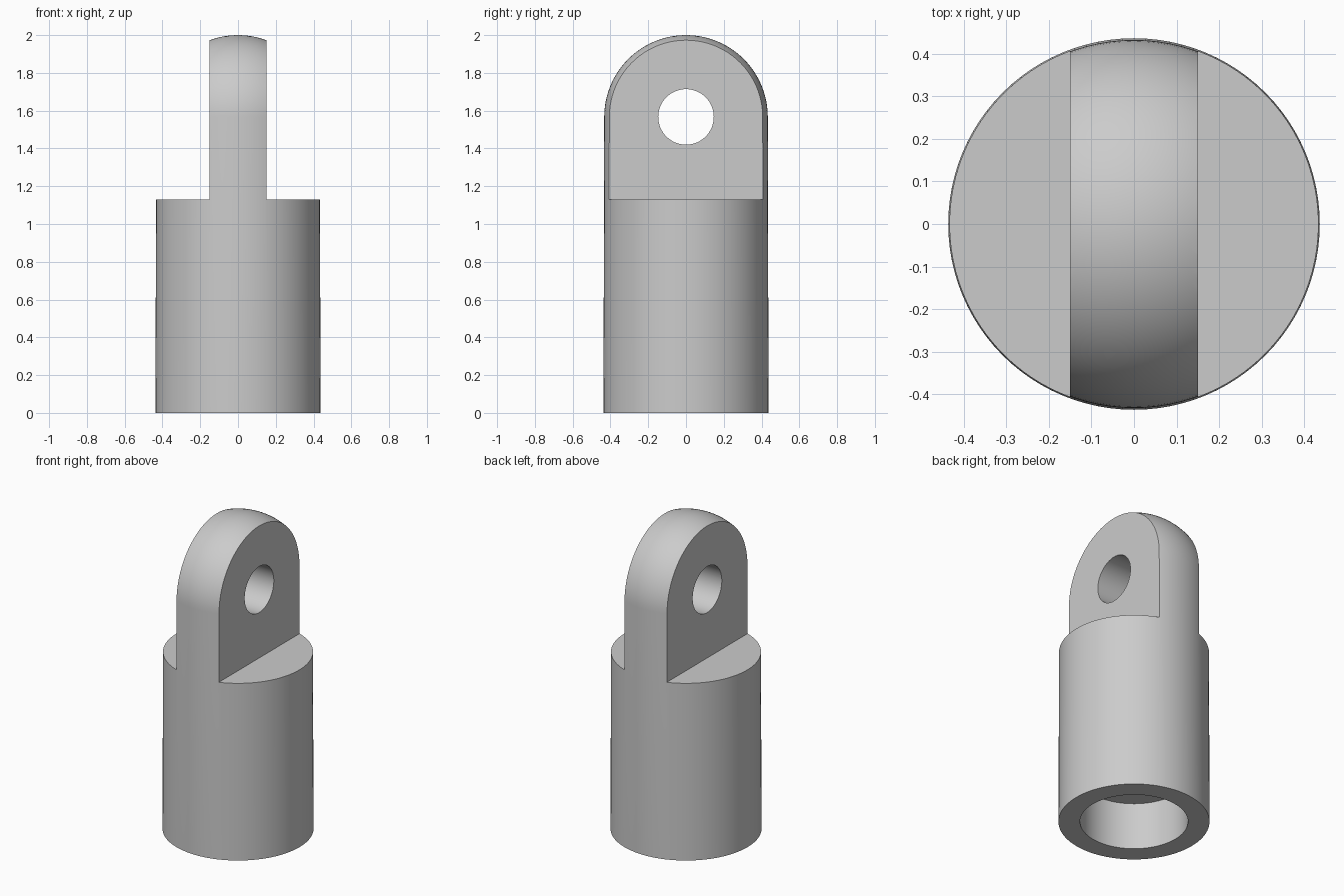
import bpy, bmesh, math
from mathutils import Vector

if "Cube" in bpy.data.objects:
    bpy.data.objects.remove(bpy.data.objects["Cube"], do_unlink=True)

BASE_R, TOP_R = 0.437, 0.433      # slightly tapered barrel
EYE_Z = 2 - TOP_R                 # centre of the dome and of the pin hole
SHOULDER_Z, TAB_HALF = 1.13, 0.15
BORE_R, BORE_DEPTH, HOLE_R = 0.3125, 0.3, 0.147

grey = bpy.data.materials.new("plain_grey")
grey.use_nodes = True
colour = (0.6, 0.6, 0.6, 1)
grey.diffuse_color = colour
grey.node_tree.nodes["Principled BSDF"].inputs["Base Color"].default_value = colour


def lathe(name, profile, steps=96):
    """Spin a radius/height profile around z into a closed solid."""
    bm = bmesh.new()
    verts = [bm.verts.new((r, 0, z)) for r, z in profile]
    edges = [bm.edges.new(pair) for pair in zip(verts, verts[1:])]
    bmesh.ops.spin(bm, geom=verts + edges, cent=(0, 0, 0), axis=(0, 0, 1),
                   angle=math.tau, steps=steps)
    bmesh.ops.remove_doubles(bm, verts=bm.verts, dist=1e-5)
    bmesh.ops.recalc_face_normals(bm, faces=bm.faces)
    mesh = bpy.data.meshes.new(name)
    bm.to_mesh(mesh)
    bm.free()
    obj = bpy.data.objects.new(name, mesh)
    bpy.context.collection.objects.link(obj)
    return obj


def cut(target, cutter):
    """Subtract the cutter from the target, then drop the cutter."""
    cutter.hide_render = True
    mod = target.modifiers.new("cut", 'BOOLEAN')
    mod.operation, mod.solver, mod.object = 'DIFFERENCE', 'EXACT', cutter
    bpy.ops.object.select_all(action='DESELECT')
    bpy.context.view_layer.objects.active = target
    target.select_set(True)
    bpy.ops.object.modifier_apply(modifier=mod.name)
    bpy.data.objects.remove(cutter, do_unlink=True)


# Domed barrel with a blind socket in its underside
profile = [(0, BORE_DEPTH), (BORE_R, BORE_DEPTH), (BORE_R, 0), (BASE_R, 0)]
n = 24
for i in range(n):
    a = math.pi / 2 * i / n
    profile.append((TOP_R * math.cos(a), EYE_Z + TOP_R * math.sin(a)))
profile.append((0, 2))
rod_end = lathe("rod_end", profile)

# Shoulders cut away on both sides, leaving the flat tab
for side in (1, -1):
    bpy.ops.mesh.primitive_cube_add(
        size=1, location=(side * (TAB_HALF + 0.5), 0, SHOULDER_Z + 0.5))
    shoulder = bpy.context.object
    shoulder.name = "shoulder_cutter"
    cut(rod_end, shoulder)

# Pin hole through the tab
bpy.ops.mesh.primitive_cylinder_add(vertices=64, radius=HOLE_R, depth=1,
                                    location=(0, 0, EYE_Z),
                                    rotation=(0, math.pi / 2, 0))
pin = bpy.context.object
pin.name = "pin_hole_cutter"
cut(rod_end, pin)

# Colour and smooth shading with crisp edges
rod_end.data.materials.clear()
rod_end.data.materials.append(grey)
bpy.ops.object.select_all(action='DESELECT')
rod_end.select_set(True)
bpy.context.view_layer.objects.active = rod_end
bpy.ops.object.shade_smooth_by_angle(angle=math.radians(30))
